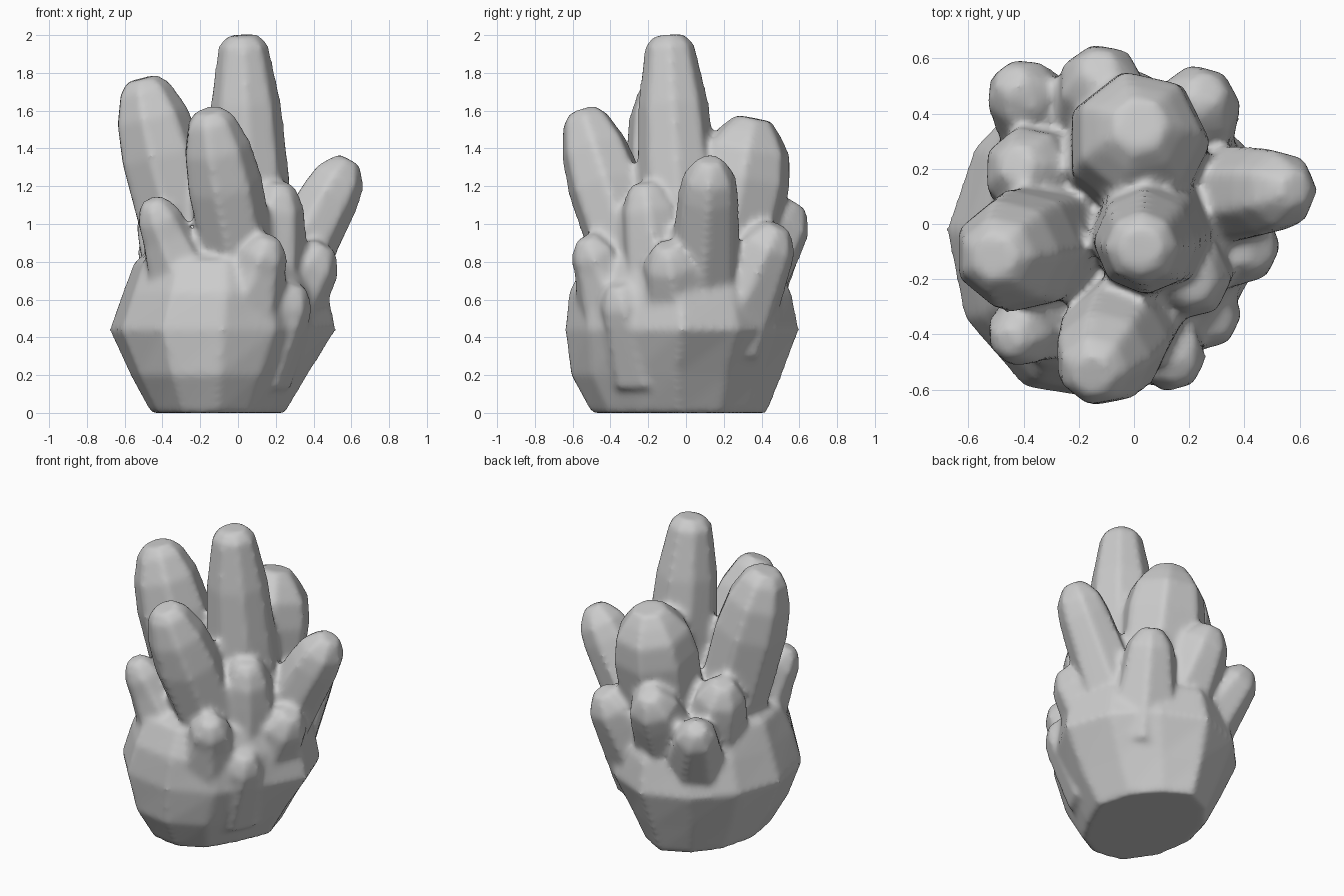
import bpy, bmesh, math
from mathutils import Vector

cube = bpy.data.objects.get("Cube")
if cube:
    bpy.data.objects.remove(cube)

stone = bpy.data.materials.new("pale_grey_stone")
stone.use_nodes = True
GREY = (0.6, 0.6, 0.6, 1)
stone.diffuse_color = GREY
stone.node_tree.nodes["Principled BSDF"].inputs["Base Color"].default_value = GREY
parts = []


def loft(name, rings):
    """Skin a stack of equal-sided rings, closed at both ends."""
    bm = bmesh.new()
    loops = [[bm.verts.new(p) for p in ring] for ring in rings]
    n = len(loops[0])
    for low, high in zip(loops, loops[1:]):
        for i in range(n):
            j = (i + 1) % n
            bm.faces.new((low[i], low[j], high[j], high[i]))
    bm.faces.new(loops[0][::-1])
    bm.faces.new(loops[-1])
    bmesh.ops.recalc_face_normals(bm, faces=bm.faces)
    mesh = bpy.data.meshes.new(name)
    bm.to_mesh(mesh)
    bm.free()
    mesh.materials.append(stone)
    obj = bpy.data.objects.new(name, mesh)
    bpy.context.collection.objects.link(obj)
    parts.append(obj)


def crystal(name, foot, tip, r, belly=2.0, flare=1.0, sides=7):
    """Faceted finger: flared foot, wide belly, tapering shoulder and blunt cap."""
    foot, tip = Vector(foot), Vector(tip)
    axis = tip - foot
    turn = Vector((0, 0, 1)).rotation_difference(axis)
    # distance back from the tip, and radius
    profile = [(axis.length, r * flare), (belly * r, r), (belly * r * 0.5, r * 0.88),
               (r * 0.25, r * 0.62), (0, r * 0.38)]
    rings = []
    for back, radius in profile:
        centre = tip - axis.normalized() * back
        rings.append([centre + turn @ Vector((radius * math.cos(a), radius * math.sin(a), 0))
                      for a in (math.tau * i / sides for i in range(sides))])
    loft(name, rings)


# Rocky base: x range and y range at each height, with uneven corners
levels = [(0, -0.46, 0.25, -0.5, 0.43), (0.2, -0.57, 0.37, -0.61, 0.51),
          (0.44, -0.68, 0.52, -0.64, 0.6), (0.64, -0.61, 0.48, -0.62, 0.56),
          (0.8, -0.55, 0.42, -0.54, 0.46), (0.92, -0.38, 0.3, -0.3, 0.3)]
corners = [1, 0.95, 0.92, 1, 0.96, 0.96, 1, 1.03, 1.06, 1, 0.93, 0.87]
rings = []
for z, x0, x1, y0, y1 in levels:
    ring = []
    for i, k in enumerate(corners):
        a = math.tau * i / len(corners)
        ring.append(((x0 + x1) / 2 + k * (x1 - x0) / 2 * math.cos(a),
                     (y0 + y1) / 2 + k * (y1 - y0) / 2 * math.sin(a), z))
    rings.append(ring)
loft("rock_base", rings)

# Tall crystals
crystal("centre_crystal", (0.09, 0, 0.5), (0.025, -0.09, 2), 0.215, 3.4, 1.15, 8)
crystal("back_crystal", (0, 0.15, 0.5), (0.02, 0.36, 1.56), 0.265, 1.2, 0.95)
crystal("right_crystal", (-0.19, -0.05, 0.5), (-0.51, -0.12, 1.77), 0.23, 1.8, 0.95)
crystal("front_crystal", (0.07, -0.2, 0.5), (-0.155, -0.55, 1.6), 0.21, 2.0, 0.9)
crystal("left_crystal", (0.13, 0.08, 0.5), (0.59, 0.13, 1.34), 0.165, 1.3, 1.3)

# Small crystals around the base
crystal("front_left_crystal", (0.14, -0.1, 0.4), (0.22, -0.22, 1.22), 0.17, 1.6, 1.4)
crystal("front_right_crystal", (-0.2, -0.25, 0.5), (-0.46, -0.43, 1.13), 0.14, 1.5, 1.9)
crystal("front_stub", (0, -0.3, 0.4), (0.17, -0.53, 0.93), 0.14, 1.2, 2.0)
crystal("low_front_left_stub", (0.1, -0.22, 0.2), (0.31, -0.36, 0.68), 0.15, 1.3, 1.3)
crystal("left_stub", (0.13, 0, 0.35), (0.46, -0.1, 0.89), 0.17, 1.3, 1.4)
crystal("back_left_stub", (0.1, 0.2, 0.4), (0.27, 0.49, 0.99), 0.17, 1.2, 1.5)
crystal("back_stub", (-0.08, 0.2, 0.5), (-0.13, 0.58, 1.11), 0.175, 1.2, 1.4)
crystal("back_right_stub", (-0.2, 0.2, 0.4), (-0.45, 0.53, 0.95), 0.15, 1.2, 1.6)
crystal("right_stub", (-0.2, 0.08, 0.4), (-0.43, 0.22, 1.13), 0.18, 1.2, 1.4)

# Fuse everything into one continuous skin with soft creases
bpy.ops.object.select_all(action='DESELECT')
for part in parts:
    part.select_set(True)
bpy.context.view_layer.objects.active = parts[0]
bpy.ops.object.join()
cluster = bpy.context.view_layer.objects.active
cluster.name = "crystal_cluster"
skin = cluster.modifiers.new("skin", 'REMESH')
skin.mode = 'VOXEL'
skin.voxel_size = 0.02
skin.use_smooth_shade = True
soften = cluster.modifiers.new("soften", 'SMOOTH')
soften.factor = 0.5
soften.iterations = 6
